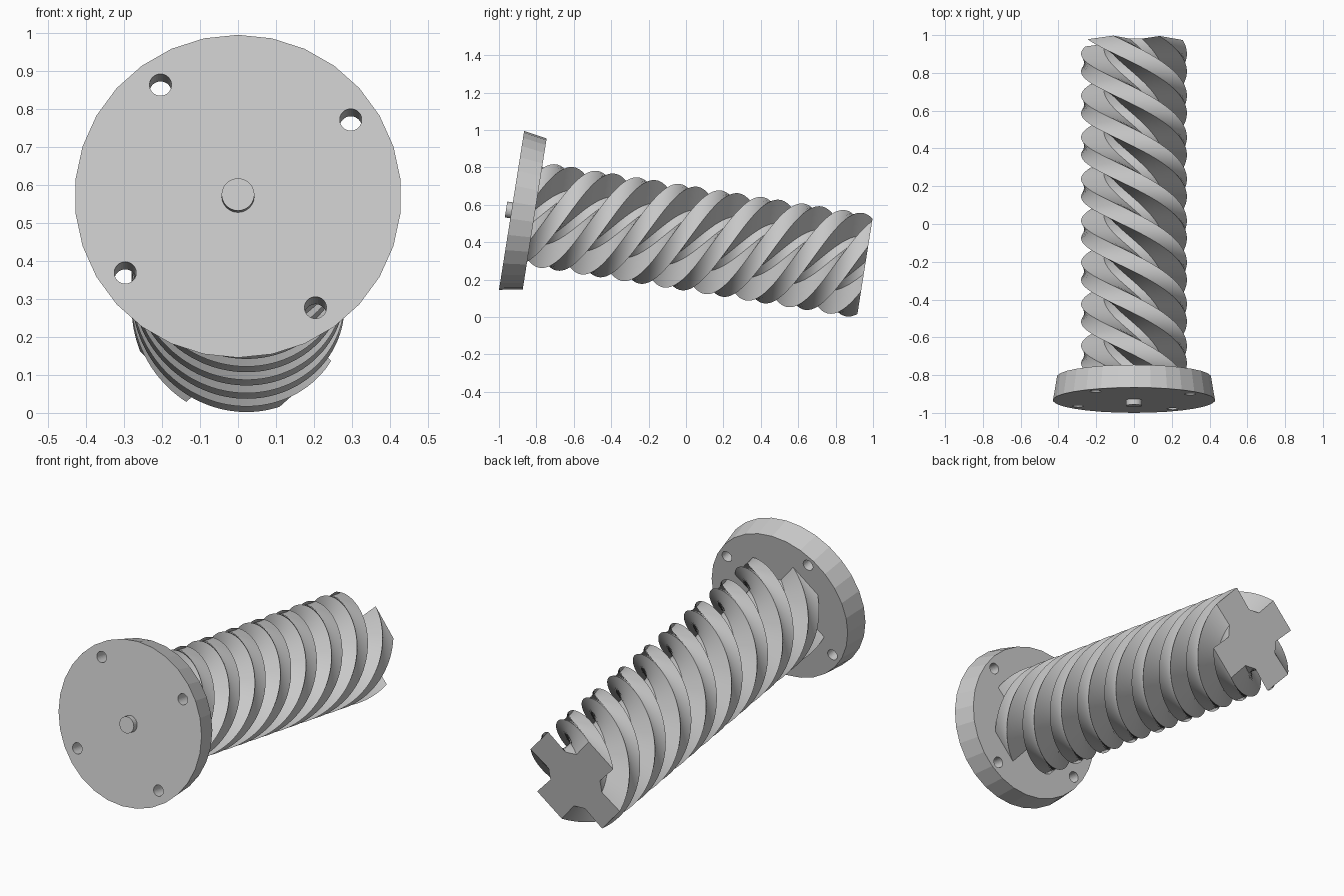
import bpy, bmesh, math
from mathutils import Matrix, Vector

if "Cube" in bpy.data.objects:
    bpy.data.objects.remove(bpy.data.objects["Cube"])

# Local frame: origin at the flange face, +Z out of the face, shaft along -Z
FRAME = Matrix.Translation((0, -0.9325, 0.57)) @ Matrix.Rotation(math.radians(81), 4, 'X')
THICK, END = 0.125, 1.913
SIDES = 30

grey = bpy.data.materials.new("plain_grey")
grey.use_nodes = True
colour = (0.6, 0.6, 0.6, 1)
grey.diffuse_color = colour
grey.node_tree.nodes["Principled BSDF"].inputs["Base Color"].default_value = colour


def finish(name, bm):
    bmesh.ops.recalc_face_normals(bm, faces=bm.faces)
    mesh = bpy.data.meshes.new(name)
    bm.to_mesh(mesh)
    bm.free()
    mesh.materials.append(grey)
    obj = bpy.data.objects.new(name, mesh)
    obj.matrix_world = FRAME
    bpy.context.collection.objects.link(obj)
    return obj


def polar(radius, degrees, z):
    a = math.radians(degrees)
    return Vector((radius * math.cos(a), radius * math.sin(a), z))


def loft(bm, rings):
    """Skin a list of closed point rings and cap both ends."""
    loops = [[bm.verts.new(p) for p in ring] for ring in rings]
    n = len(loops[0])
    for a, b in zip(loops, loops[1:]):
        for i in range(n):
            j = (i + 1) % n
            bm.faces.new((a[i], a[j], b[j], b[i]))
    bm.faces.new(loops[0])
    bm.faces.new(loops[-1])


def circle(radius, z, centre=Vector()):
    return [centre + polar(radius, 90 + 360 * i / SIDES, z) for i in range(SIDES)]


# Tapered round flange
bm = bmesh.new()
loft(bm, [circle(0.43, 0), circle(0.409, -THICK)])
flange = finish("flange", bm)

# Four bolt holes cut through the flange
bm = bmesh.new()
for k in range(4):
    centre = polar(0.36, 34.5 + 90 * k, 0)
    loft(bm, [circle(0.029, 0.1, centre), circle(0.029, -0.3, centre)])
cutter = finish("bolt_hole_cutter", bm)
cutter.hide_render = True
mod = flange.modifiers.new("bolt_holes", 'BOOLEAN')
mod.object = cutter
mod.solver = 'EXACT'
bpy.context.view_layer.update()
bpy.context.view_layer.objects.active = flange
bpy.ops.object.modifier_apply(modifier=mod.name)
bpy.data.objects.remove(cutter)

# Small centre pin on the flange face
bm = bmesh.new()
loft(bm, [circle(0.043, 0.03), circle(0.043, -0.02)])
finish("centre_pin", bm)

# Four-armed cross section twisted two full turns along the shaft
STEPS = 240
arm = [(0.16, -33), (0.28, -19), (0.28, 19), (0.16, 33)]
rings = []
for s in range(STEPS + 1):
    t = s / STEPS
    z = -THICK - t * (END - THICK)
    rings.append([polar(r, 42 + 90 * k + a + 720 * t, z) for k in range(4) for r, a in arm])
bm = bmesh.new()
loft(bm, rings)
shaft = finish("twisted_shaft", bm)
bpy.ops.object.select_all(action='DESELECT')
shaft.select_set(True)
bpy.context.view_layer.objects.active = shaft
bpy.ops.object.shade_smooth_by_angle(angle=math.radians(30))
